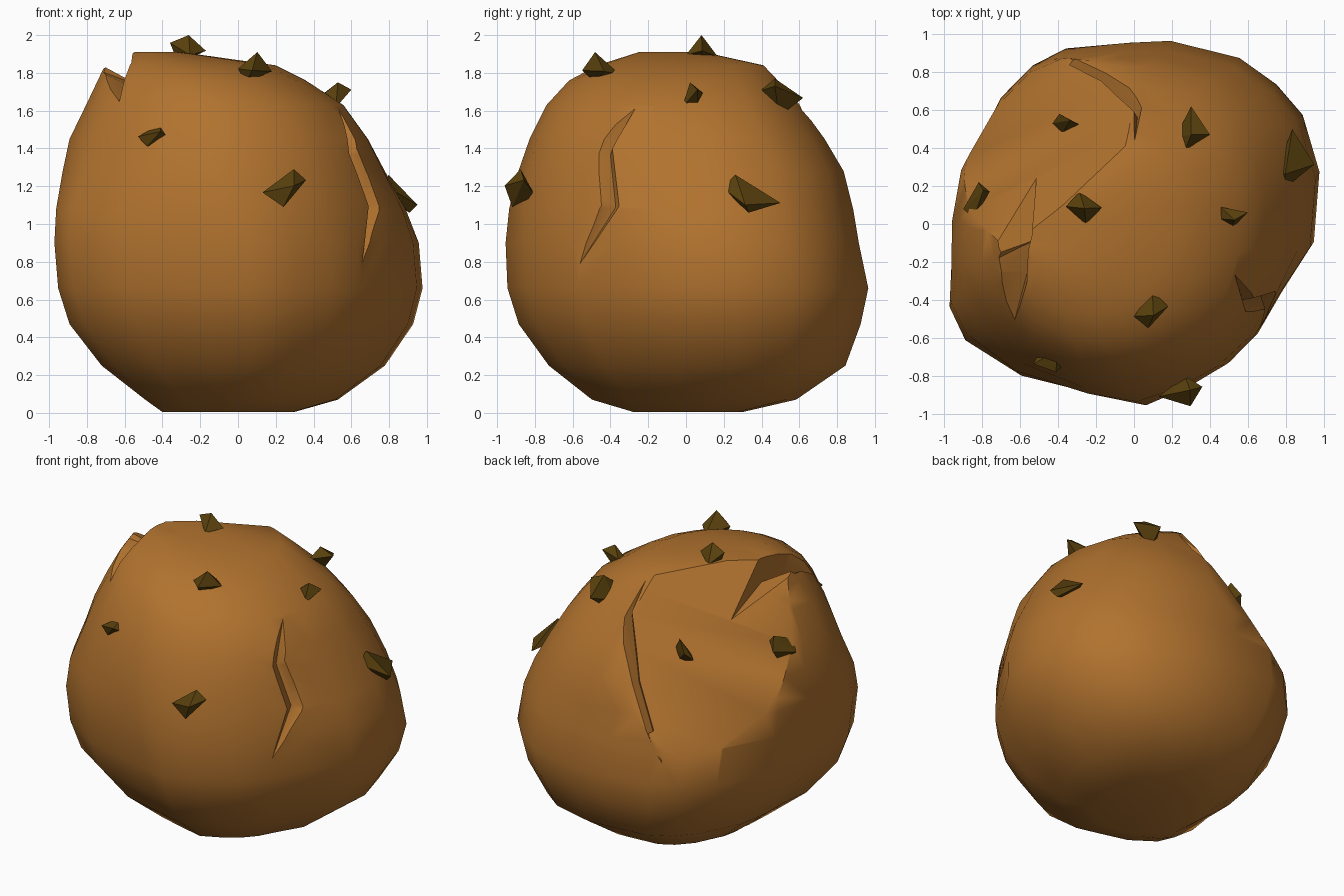
import bpy, bmesh, math, random
from mathutils import Vector
from mathutils.bvhtree import BVHTree

if "Cube" in bpy.data.objects:
    bpy.data.objects.remove(bpy.data.objects["Cube"])

random.seed(4)


def material(name, rgb):
    m = bpy.data.materials.new(name)
    m.diffuse_color = (*rgb, 1)
    m.use_nodes = True
    m.node_tree.nodes["Principled BSDF"].inputs["Base Color"].default_value = m.diffuse_color
    return m


rock = material("brown rock", (0.44, 0.17, 0.028))
dark = material("dark olive stone", (0.10, 0.052, 0.004))


def make_object(name, bm, mat):
    bmesh.ops.recalc_face_normals(bm, faces=bm.faces)
    me = bpy.data.meshes.new(name)
    bm.to_mesh(me)
    me.materials.append(mat)
    ob = bpy.data.objects.new(name, me)
    bpy.context.collection.objects.link(ob)
    return ob


# Boulder: plan outline scaled to fit the extents of each level
outline = [(-.38, .92), (-.04, .95), (.18, .96), (.55, .87), (.75, .73), (.89, .57),
           (.98, .27), (.95, -.1), (.78, -.36), (.65, -.58), (.5, -.73), (.3, -.85),
           (.07, -.95), (-.2, -.89), (-.6, -.79), (-.9, -.6), (-.985, -.42),
           (-.95, -.2), (-.95, .05), (-.9, .33), (-.73, .66), (-.56, .83)]
# z, x min, x max, y min, y max
levels = [(.005, -.4, .3, -.28, .3), (.07, -.49, .53, -.5, .58), (.25, -.72, .78, -.73, .84),
          (.47, -.89, .93, -.89, .92), (.66, -.95, .98, -.95, .96), (.9, -.97, .96, -.96, .91),
          (1.08, -.99, .89, -.94, .88), (1.28, -.95, .78, -.89, .83),
          (1.45, -.91, .69, -.83, .73), (1.63, -.82, .56, -.74, .6),
          (1.76, -.755, .36, -.62, .5), (1.84, -.715, .2, -.47, .44),
          (1.91, -.55, -.3, -.25, .1)]
bm = bmesh.new()
rings = []
for z, x0, x1, y0, y1 in levels:
    ring = []
    for ox, oy in outline:
        u = Vector((ox / .983, oy / .955))
        # the front half grows rounder towards the top
        t = min(1, max(0, (z - .9) / .5)) if oy < 0 else 0
        u = u.lerp(u.normalized(), t)
        ring.append(bm.verts.new(((x0 + x1) / 2 + u.x * (x1 - x0) / 2,
                                  (y0 + y1) / 2 + u.y * (y1 - y0) / 2, z)))
    rings.append(ring)
n = len(outline)
for a, b in zip(rings, rings[1:]):
    for i in range(n):
        j = (i + 1) % n
        bm.faces.new((a[i], a[j], b[j], b[i]))
bm.faces.new(rings[0])
bm.faces.new(rings[-1])
bmesh.ops.recalc_face_normals(bm, faces=bm.faces)

# Flat broken slope on the back left
bmesh.ops.bisect_plane(bm, geom=bm.verts[:] + bm.edges[:] + bm.faces[:],
                       plane_co=(0, .43, 1.86), plane_no=(-.99, 1.27, 1), clear_outer=True)
bmesh.ops.holes_fill(bm, edges=[e for e in bm.edges if e.is_boundary], sides=0)
bmesh.ops.triangulate(bm, faces=[f for f in bm.faces if len(f.verts) > 4])
boulder = make_object("boulder", bm, rock)
tree = BVHTree.FromBMesh(bm)
centre = Vector((0, 0, 1))


def on_surface(p):
    d = (Vector(p) - centre).normalized()
    return tree.ray_cast(centre + d * 3, -d)[0]


# Cracks: tapering V-shaped grooves, each section a left lip, right lip and depth
def carve(start, sections, end):
    cb = bmesh.new()
    tri = []
    for l, r, depth in sections:
        l, r = on_surface(l), on_surface(r)
        mid = (l + r) / 2
        low = mid + (centre - mid).normalized() * depth
        tri.append([cb.verts.new(p) for p in (l + (l - low) * 1.2, r + (r - low) * 1.2, low)])
    tips = []
    for p in (start, end):
        s = on_surface(p)
        tips.append(cb.verts.new(s + (s - centre).normalized() * .01))
    for a, b in zip(tri, tri[1:]):
        for i in range(3):
            j = (i + 1) % 3
            cb.faces.new((a[i], a[j], b[j]))
            cb.faces.new((a[i], b[j], b[i]))
    for tip, t in ((tips[0], tri[0]), (tips[1], tri[-1])):
        for i in range(3):
            cb.faces.new((tip, t[i], t[(i + 1) % 3]))
    cutter = make_object("crack_cutter", cb, rock)
    cutter.hide_render = True
    mod = boulder.modifiers.new("crack", "BOOLEAN")
    mod.operation, mod.solver, mod.object = "DIFFERENCE", "EXACT", cutter
    dg = bpy.context.evaluated_depsgraph_get()
    me = bpy.data.meshes.new_from_object(boulder.evaluated_get(dg))
    boulder.modifiers.clear()
    boulder.data = me
    bpy.data.objects.remove(cutter)


carve((.52, -.25, 1.63),
      [((.6, -.47, 1.38), (.66, -.41, 1.42), .05), ((.71, -.46, 1.1), (.78, -.37, 1.1), .06)],
      (.66, -.59, .75))                                             # right side
carve((0, .43, 1.85), [((0, .58, 1.63), (.04, .61, 1.6), .06),
                       ((-.17, .74, 1.27), (-.14, .77, 1.25), .05)], (-.42, .84, .8))  # back
carve((-.53, .27, 1.6), [((-.71, -.15, 1.84), (-.53, -.05, 1.9), .17),
                         ((-.70, -.25, 1.79), (-.55, -.3, 1.83), .12)],
      (-.62, -.51, 1.63))                                           # top notch

boulder.data.materials.clear()
boulder.data.materials.append(rock)
for p in boulder.data.polygons:
    p.material_index = 0
bpy.context.view_layer.objects.active = boulder
boulder.select_set(True)
bpy.ops.object.shade_smooth_by_angle(angle=math.radians(38))

# Embedded shards: skewed octahedra (x min, x max, y min, y max, z min, z max)
shards = [(-.53, -.37, -.78, -.62, 1.41, 1.53), (.13, .36, -.96, -.80, 1.09, 1.29),
          (-.36, -.17, 0, .17, 1.85, 2.0), (0, .18, -.55, -.35, 1.75, 1.91),
          (.37, .60, -.02, .09, 1.58, 1.75), (.75, .95, .19, .50, 1.06, 1.26),
          (.22, .40, .39, .62, 1.57, 1.77), (-.43, -.27, .48, .58, 1.36, 1.53),
          (-.90, -.76, .03, .22, 1.35, 1.53)]
for k, s in enumerate(shards):
    sb = bmesh.new()
    lo, hi = Vector(s[0::2]), Vector(s[1::2])
    for axis in range(3):
        for side in (lo, hi):
            p = Vector([lo[i] + (hi[i] - lo[i]) * random.uniform(.2, .8) for i in range(3)])
            p[axis] = side[axis]
            sb.verts.new(p)
    bmesh.ops.convex_hull(sb, input=sb.verts)
    make_object(f"shard_{k + 1}", sb, dark)
